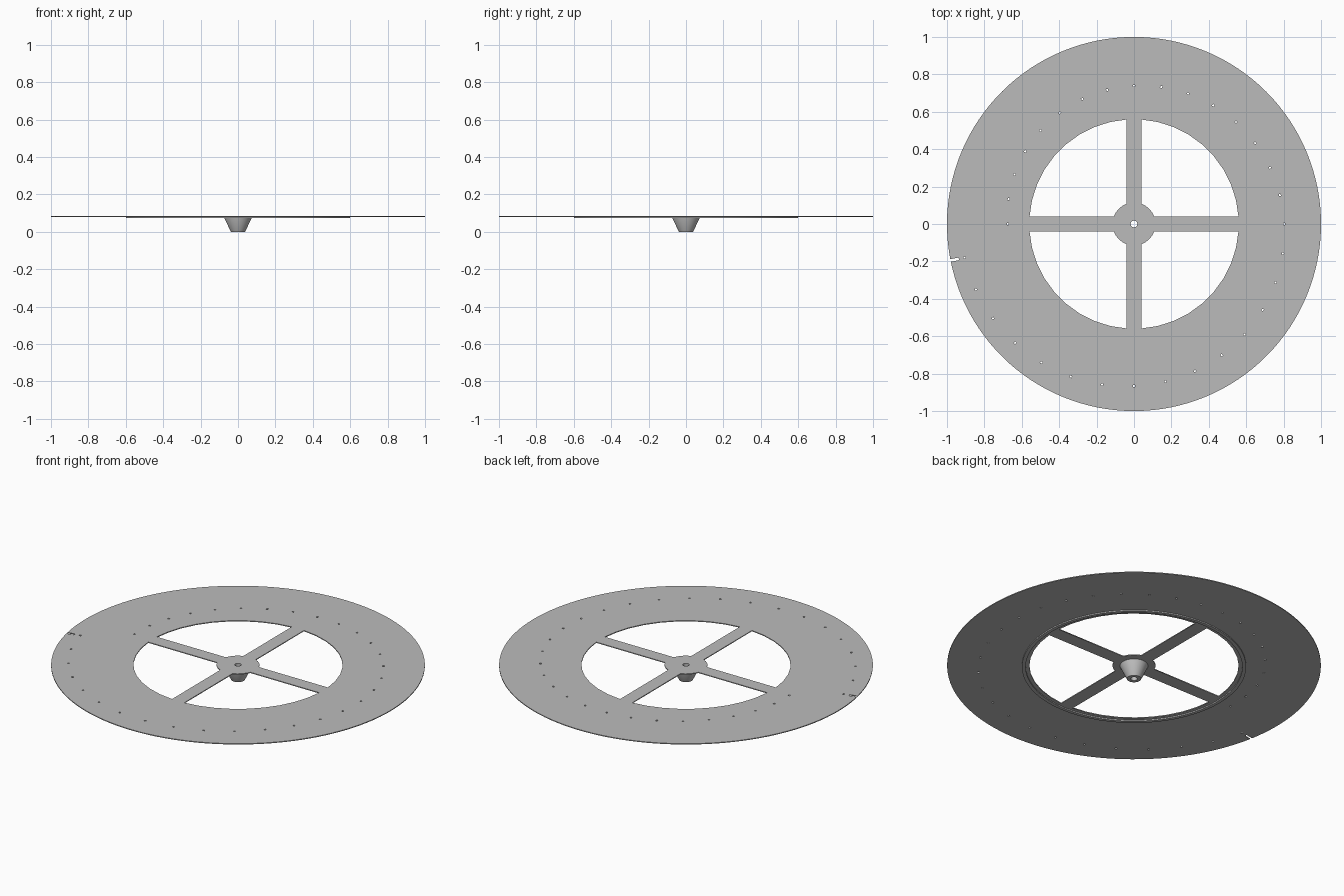
import bpy, bmesh
from math import sin, cos, pi, asin, radians

old = bpy.data.objects.get("Cube")
if old:
    bpy.data.objects.remove(old, do_unlink=True)

# One plain grey for the whole wheel
grey = bpy.data.materials.new("grey metal")
grey.use_nodes = True
colour = (0.5, 0.5, 0.5, 1)
grey.diffuse_color = colour
grey.node_tree.nodes["Principled BSDF"].inputs["Base Color"].default_value = colour

TOP, THICK = 0.085, 0.005
START = radians(191.25)          # direction of the notch and first hole
HOLES = 32


def arc(r, a, b, n):
    return [(r * cos(a + (b - a) * i / n), r * sin(a + (b - a) * i / n)) for i in range(n + 1)]


def turn(points, a):
    return [(x * cos(a) - y * sin(a), x * sin(a) + y * cos(a)) for x, y in points]


def flat_plate(name, outlines, z, thick):
    """Extruded sheet; outlines inside the first one become openings."""
    curve = bpy.data.curves.new(name, "CURVE")
    curve.dimensions = "2D"
    curve.fill_mode = "BOTH"
    curve.extrude = thick / 2
    for outline in outlines:
        spline = curve.splines.new("POLY")
        spline.points.add(len(outline) - 1)
        for point, (x, y) in zip(spline.points, outline):
            point.co = (x, y, 0, 1)
        spline.use_cyclic_u = True
    obj = bpy.data.objects.new(name, curve)
    bpy.context.collection.objects.link(obj)
    obj.location.z = z + thick / 2
    curve.materials.append(grey)
    bpy.ops.object.select_all(action="DESELECT")
    obj.select_set(True)
    bpy.context.view_layer.objects.active = obj
    bpy.ops.object.convert(target="MESH")
    return bpy.context.object


def lathe(name, profile, steps):
    """Closed (radius, height) profile spun around z."""
    bm = bmesh.new()
    rings = [[bm.verts.new((r * cos(2 * pi * i / steps), r * sin(2 * pi * i / steps), z))
              for r, z in profile] for i in range(steps)]
    n = len(profile)
    for i in range(steps):
        a, b = rings[i], rings[(i + 1) % steps]
        for j in range(n):
            k = (j + 1) % n
            bm.faces.new((a[j], b[j], b[k], a[k]))
    bmesh.ops.recalc_face_normals(bm, faces=bm.faces)
    mesh = bpy.data.meshes.new(name)
    bm.to_mesh(mesh)
    bm.free()
    mesh.materials.append(grey)
    obj = bpy.data.objects.new(name, mesh)
    bpy.context.collection.objects.link(obj)
    bpy.ops.object.select_all(action="DESELECT")
    obj.select_set(True)
    bpy.context.view_layer.objects.active = obj
    bpy.ops.object.shade_smooth_by_angle(angle=radians(30))
    return obj


# Disc rim with a narrow notch cut in from the edge
gap = 0.007
rim = arc(1, asin(gap), 2 * pi - asin(gap), 128) + [(0.955, -gap), (0.955, gap)]
outlines = [turn(rim, START)]

# Four openings leave a cross of spokes and a round centre plate
half, inner, outer = 0.04, 0.115, 0.56
a, b = asin(half / outer), asin(half / inner)
window = arc(outer, a, pi / 2 - a, 9) + arc(inner, pi / 2 - b, b, 4)
outlines += [turn(window, q * pi / 2) for q in range(4)]

# Spiral of tiny square holes, one step inward each
s = 0.005
for i in range(HOLES):
    r = 0.923 - 0.008 * i
    square = [(r - s, -s), (r + s, -s), (r + s, s), (r - s, s)]
    outlines.append(turn(square, START + 2 * pi * i / HOLES))

# Axle hole
bore = 0.018
outlines.append(arc(bore, 0, 2 * pi * 11 / 12, 11))
flat_plate("spoked_disc", outlines, TOP - THICK, THICK)

# Stiffening ring under the disc
under = TOP - THICK
lathe("stiffening_ring", [(0.58, 0.073), (0.6, 0.073), (0.6, under), (0.58, under)], 64)

# Tapered hub with the axle bore through it
lathe("tapered_hub", [(bore, 0), (0.038, 0), (0.075, 0.078), (0.075, under), (bore, under)], 32)
